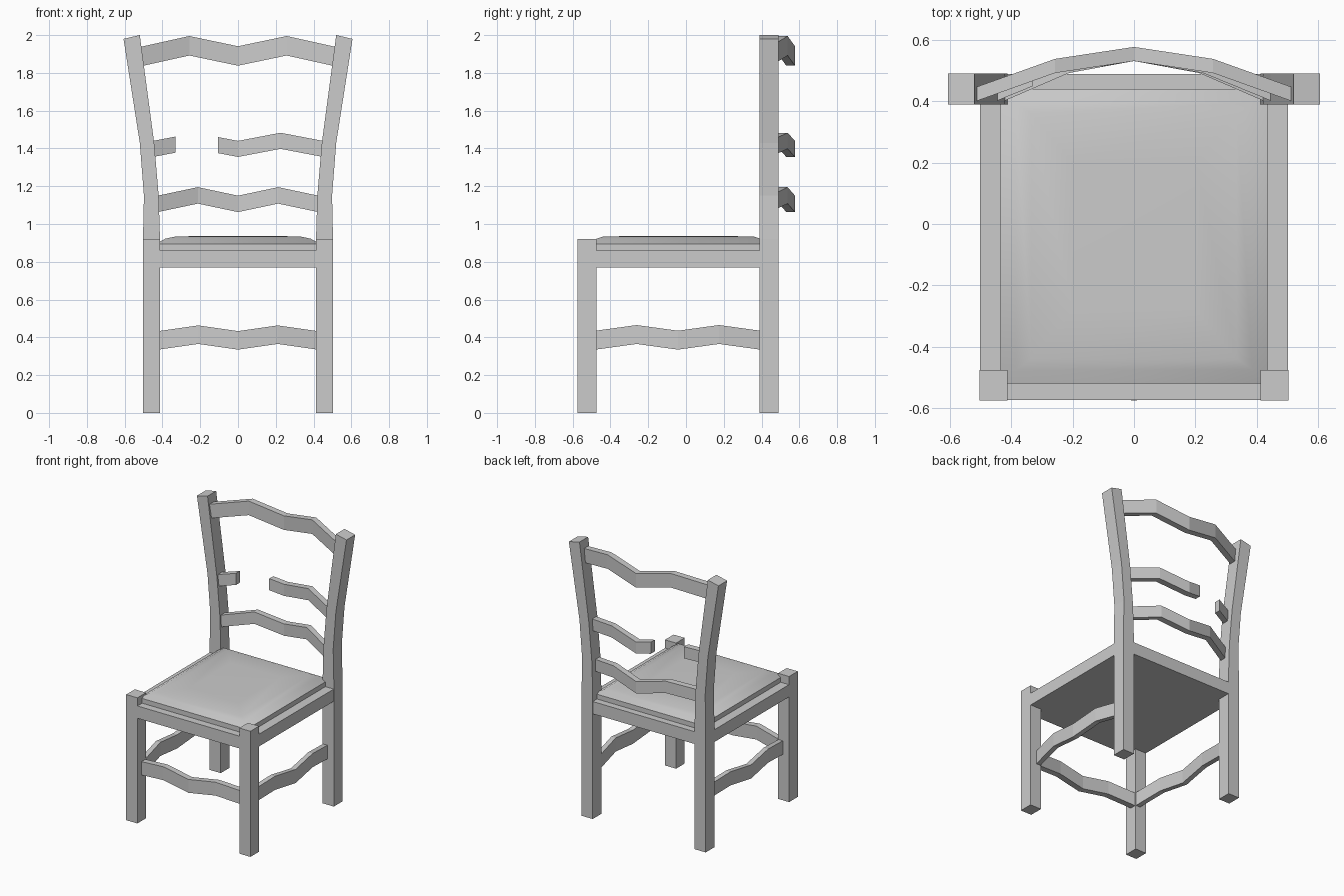
import bpy, bmesh
from mathutils import Vector

if "Cube" in bpy.data.objects:
    bpy.data.objects.remove(bpy.data.objects["Cube"])


def finish(name, bm, smooth=False):
    bmesh.ops.recalc_face_normals(bm, faces=bm.faces)
    me = bpy.data.meshes.new(name)
    bm.to_mesh(me)
    bm.free()
    ob = bpy.data.objects.new(name, me)
    bpy.context.collection.objects.link(ob)
    if smooth:
        bpy.ops.object.select_all(action='DESELECT')
        bpy.context.view_layer.objects.active = ob
        ob.select_set(True)
        bpy.ops.object.shade_smooth_by_angle(angle=0.75)
    return ob


def loft(name, rings, smooth=False):
    """Skin a list of equal-length point rings and cap both ends."""
    bm = bmesh.new()
    vs = [[bm.verts.new(p) for p in r] for r in rings]
    n = len(rings[0])
    for a, b in zip(vs, vs[1:]):
        for i in range(n):
            j = (i + 1) % n
            bm.faces.new((a[i], a[j], b[j], b[i]))
    bm.faces.new(vs[0])
    bm.faces.new(vs[-1])
    return finish(name, bm, smooth)


def rect(x, y0, y1, z):
    return [(-x, y0, z), (x, y0, z), (x, y1, z), (-x, y1, z)]


def box(name, x0, x1, y0, y1, z0, z1):
    return loft(name, [[(x0, y0, z), (x1, y0, z), (x1, y1, z), (x0, y1, z)]
                       for z in (z0, z1)])


def wavy_bar(name, pts, thick, height, place=lambda u, d, z: (u, d, z)):
    """Bar through (along, depth, bottom z) points, placed by a mapping."""
    rings = []
    for u, d, z in pts:
        rings.append([place(u, d, z), place(u, d + thick, z),
                      place(u, d + thick, z + height), place(u, d, z + height)])
    return loft(name, rings)


# Legs and flared back posts
post = [(.413, 0), (.503, 0), (.503, .92), (.498, 1.15), (.52, 1.43),
        (.606, 1.98), (.52, 2.0), (.444, 1.43), (.42, 1.15), (.413, .92)]
for s, side in ((-1, "left"), (1, "right")):
    box("front_leg_" + side, *sorted((s * .413, s * .503)), -.575, -.475, 0, .92)
    loft("back_post_" + side, [[(s * x, y, z) for x, z in post] for y in (.39, .49)])

# Seat frame and domed seat pad
box("seat_frame", -.502, .502, -.574, .489, .77, .86)
loft("seat_pad", [rect(.435, -.52, .44, .855), rect(.435, -.52, .44, .895),
                  rect(.385, -.475, .395, .922), rect(.335, -.44, .36, .933),
                  rect(.2, -.28, .2, .937)], smooth=True)


# Bowed back slats, the middle one broken
def slat_points(half, z_end, z_peak, z_mid):
    m = half / 2
    return [(-half, .40, z_end), (-m, .492, z_peak), (0, .531, z_mid),
            (m, .492, z_peak), (half, .40, z_end)]


wavy_bar("top_slat", slat_points(.515, 1.835, 1.892, 1.838), .046, .103)
wavy_bar("lower_slat", slat_points(.425, 1.063, 1.108, 1.063), .046, .087)
mid = [Vector(p) for p in slat_points(.45, 1.355, 1.398, 1.355)]
wavy_bar("broken_slat_left", [mid[0], mid[0].lerp(mid[1], .53)], .046, .085)
wavy_bar("broken_slat_right", [mid[1].lerp(mid[2], .53)] + mid[2:], .046, .085)


# Stretchers at front and sides, bowed slightly outward
def stretcher_points(c, half):
    return [(c + half * t, d, z) for t, d, z in
            ((-1, 0, .335), (-.5, .035, .365), (0, .05, .335),
             (.5, .035, .365), (1, 0, .335))]


wavy_bar("front_stretcher", stretcher_points(0, .42), .045, .098,
         lambda u, d, z: (u, -.48 - d, z))
for s, side in ((-1, "left"), (1, "right")):
    wavy_bar("side_stretcher_" + side, stretcher_points(-.043, .436), .04, .1,
             lambda u, d, z, s=s: (s * (.415 + d * .9), u, z))
